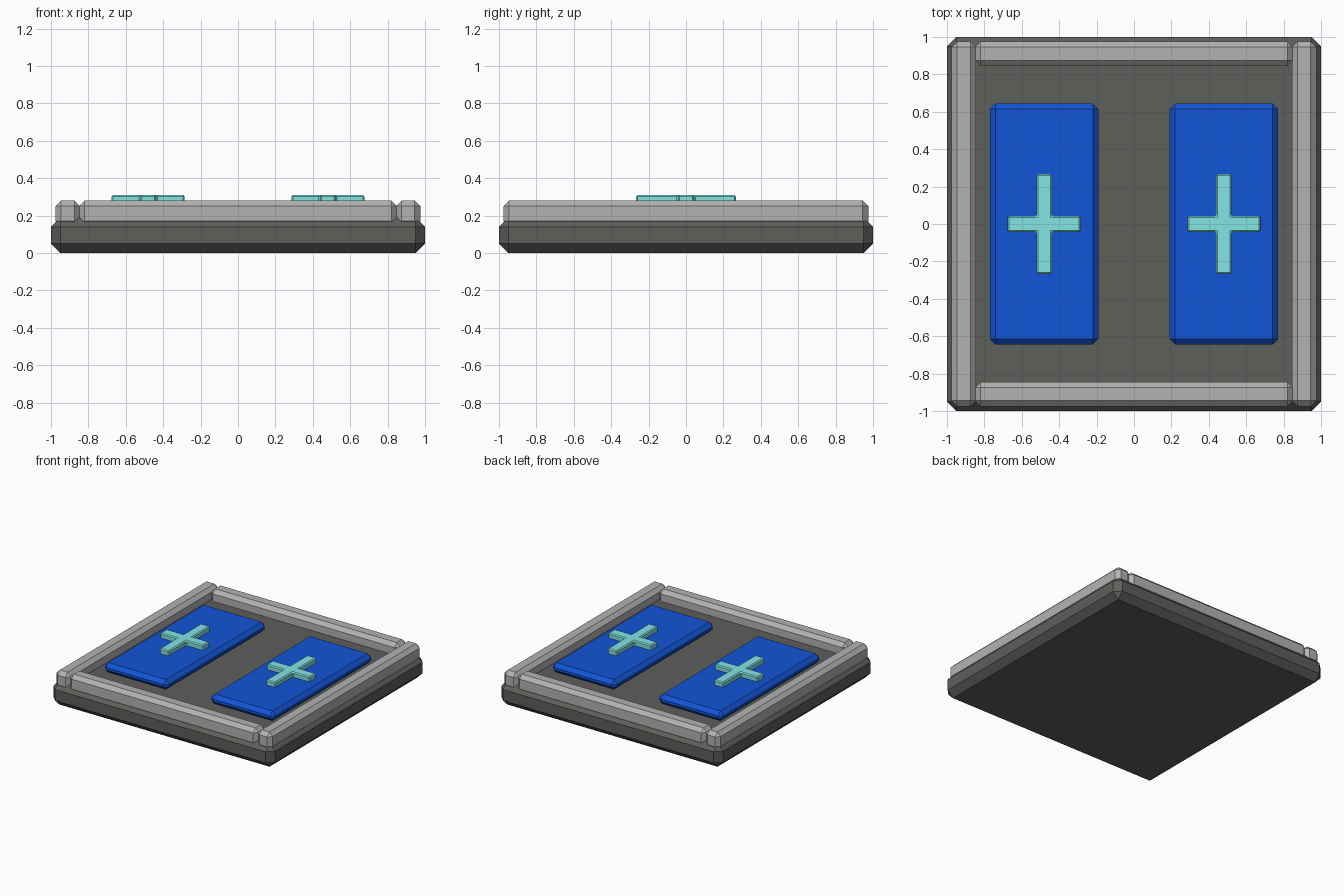
import bpy, bmesh

if "Cube" in bpy.data.objects:
    bpy.data.objects.remove(bpy.data.objects["Cube"])


def material(name, rgb):
    m = bpy.data.materials.new(name)
    m.diffuse_color = (*rgb, 1)
    m.use_nodes = True
    m.node_tree.nodes["Principled BSDF"].inputs["Base Color"].default_value = m.diffuse_color
    return m


DARK = material("dark_grey", (0.11, 0.115, 0.105))
LIGHT = material("light_grey", (0.45, 0.45, 0.45))
BLUE = material("blue", (0.006, 0.09, 0.68))
CYAN = material("cyan", (0.23, 0.78, 0.78))


def finish(name, bm, mat, bevel):
    """Turn a bmesh into an object with a flat one-step chamfer."""
    bmesh.ops.recalc_face_normals(bm, faces=bm.faces)
    me = bpy.data.meshes.new(name)
    bm.to_mesh(me)
    bm.free()
    me.materials.append(mat)
    ob = bpy.data.objects.new(name, me)
    bpy.context.collection.objects.link(ob)
    mod = ob.modifiers.new("chamfer", 'BEVEL')
    mod.width = bevel
    mod.segments = 1
    mod.limit_method = 'ANGLE'


def box(name, x, y, z, mat, bevel):
    """Chamfered box from (min, max) ranges."""
    bm = bmesh.new()
    bmesh.ops.create_cube(bm, size=1)
    for v in bm.verts:
        v.co = [r[0] if c < 0 else r[1] for c, r in zip(v.co, (x, y, z))]
    finish(name, bm, mat, bevel)


def cross(name, cx, z0, z1, half_x, half_y, arm, mat, bevel):
    """Plus-shaped prism."""
    quarter = [(half_x, arm), (arm, arm), (arm, half_y)]
    pts = (quarter + [(-x, y) for x, y in reversed(quarter)]
           + [(-x, -y) for x, y in quarter] + [(x, -y) for x, y in reversed(quarter)])
    bm = bmesh.new()
    face = bm.faces.new([bm.verts.new((cx + x, y, z0)) for x, y in pts])
    top = bmesh.ops.extrude_face_region(bm, geom=[face])["geom"]
    for v in top:
        if isinstance(v, bmesh.types.BMVert):
            v.co.z = z1
    finish(name, bm, mat, bevel)


# Base slab
box("base_plate", (-1, 1), (-1, 1), (0, 0.19), DARK, 0.05)

# Raised border rails, panels and plus signs on both sides
for s, side, end in ((-1, "left", "front"), (1, "right", "back")):
    across = sorted((s * 0.845, s * 0.975))
    box(side + "_rail", across, (-0.975, 0.975), (0.14, 0.28), LIGHT, 0.03)
    box(end + "_rail", (-0.85, 0.85), across, (0.14, 0.28), LIGHT, 0.03)
    cx = s * 0.48
    box(side + "_panel", (cx - 0.29, cx + 0.29), (-0.645, 0.645), (0.19, 0.27), BLUE, 0.03)
    cross(side + "_plus", cx, 0.25, 0.31, 0.195, 0.267, 0.042, CYAN, 0.008)
